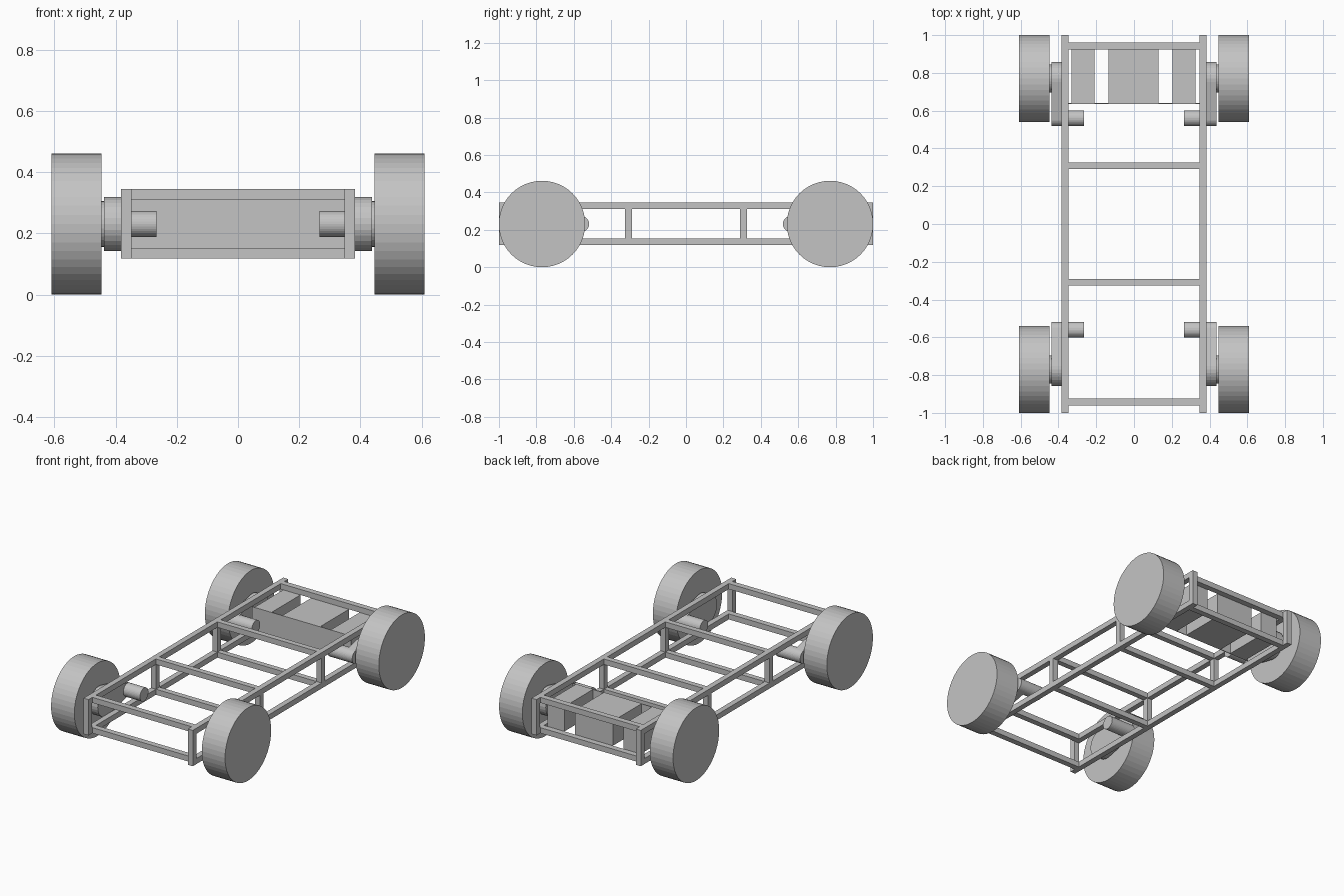
import bpy
import bmesh
from math import cos, sin, asin, pi
from mathutils import Matrix

cube = bpy.data.objects.get("Cube")
if cube:
    bpy.data.objects.remove(cube, do_unlink=True)

# One plain grey for the whole chassis
grey = bpy.data.materials.new("plain grey")
grey.use_nodes = True
colour = (0.55, 0.55, 0.55, 1)
grey.diffuse_color = colour
grey.node_tree.nodes["Principled BSDF"].inputs["Base Color"].default_value = colour


def finish(name, bm):
    bmesh.ops.recalc_face_normals(bm, faces=bm.faces[:])
    mesh = bpy.data.meshes.new(name)
    bm.to_mesh(mesh)
    bm.free()
    mesh.materials.append(grey)
    obj = bpy.data.objects.new(name, mesh)
    bpy.context.collection.objects.link(obj)
    return obj


def box(name, x, y, z):
    """Box from (low, high) ranges on each axis."""
    bm = bmesh.new()
    bmesh.ops.create_cube(bm, size=1)
    for v in bm.verts:
        for i, (low, high) in enumerate((x, y, z)):
            v.co[i] = low if v.co[i] < 0 else high
    return finish(name, bm)


def cylinder(name, x, y, z, radius, sides):
    """Cylinder lying along x."""
    bm = bmesh.new()
    low, high = sorted(x)
    place = Matrix.Translation(((low + high) / 2, y, z)) @ Matrix.Rotation(pi / 2, 4, 'Y')
    bmesh.ops.create_cone(bm, cap_ends=True, segments=sides, radius1=radius,
                          radius2=radius, depth=high - low, matrix=place)
    return finish(name, bm)


def tapered_arm(name, x, y_big, r_big, y_small, r_small, z):
    """Plate wrapped round two circles, extruded along x."""
    bm = bmesh.new()
    way = 1 if y_small > y_big else -1
    span = abs(y_small - y_big)
    tangent = pi / 2 - asin((r_big - r_small) / span)
    steps = 16
    outline = []
    for i in range(steps + 1):
        a = -tangent + 2 * tangent * i / steps
        outline.append((y_small + way * r_small * cos(a), z + r_small * sin(a)))
    for i in range(steps + 1):
        a = tangent + 2 * (pi - tangent) * i / steps
        outline.append((y_big + way * r_big * cos(a), z + r_big * sin(a)))
    face = bm.faces.new([bm.verts.new((x[0], *p)) for p in outline])
    grown = bmesh.ops.extrude_face_region(bm, geom=[face])["geom"]
    moved = [g for g in grown if isinstance(g, bmesh.types.BMVert)]
    bmesh.ops.translate(bm, verts=moved, vec=(x[1] - x[0], 0, 0))
    return finish(name, bm)


IN, OUT = 0.348, 0.383
LOW, HIGH = (0.118, 0.153), (0.31, 0.345)
AXLE_Y, AXLE_Z, PIVOT_Y = 0.77, 0.231, 0.56

# Ladder frame: side rails and uprights
for side, s in (("left", 1), ("right", -1)):
    wide = sorted((s * IN, s * OUT))
    for level, z in (("lower", LOW), ("upper", HIGH)):
        box(f"{side}_{level}_rail", wide, (-1, 1), z)
    for end, e in (("front", -1), ("rear", 1)):
        box(f"{side}_{end}_end_post", wide, sorted((e, e * 0.963)), (LOW[1], HIGH[0]))
        box(f"{side}_{end}_middle_post", wide, sorted((e * 0.29, e * 0.325)), (LOW[1], HIGH[0]))

# Cross beams, upper and lower
for level, z in (("lower", LOW), ("upper", HIGH)):
    for end, e in (("front", -1), ("rear", 1)):
        box(f"{end}_{level}_end_beam", (-IN, IN), sorted((e * 0.925, e * 0.962)), z)
        box(f"{end}_{level}_middle_beam", (-IN, IN), sorted((e * 0.29, e * 0.325)), z)

# Rear bulkhead and the boxes behind it
box("bulkhead", (-IN, IN), (0.635, 0.64), (0.153, 0.31))
for name, x in (("right_box", (-0.33, -0.21)), ("centre_box", (-0.135, 0.13)),
                ("left_box", (0.205, 0.325))):
    box(name, x, (0.64, 0.925), (0.153, 0.31))

# Wheels with swing arms, hubs and pivots
for end, e in (("front", -1), ("rear", 1)):
    for side, s in (("left", 1), ("right", -1)):
        tag = f"{end}_{side}"
        cylinder(f"{tag}_wheel", (s * 0.447, s * 0.61), e * AXLE_Y, AXLE_Z, 0.231, 48)
        cylinder(f"{tag}_hub", (s * 0.43, s * 0.45), e * AXLE_Y, AXLE_Z, 0.075, 32)
        cylinder(f"{tag}_pivot", (s * 0.266, s * 0.39), e * PIVOT_Y, AXLE_Z, 0.042, 32)
        tapered_arm(f"{tag}_swing_arm", (s * 0.383, s * 0.438),
                    e * AXLE_Y, 0.088, e * PIVOT_Y, 0.042, AXLE_Z)
